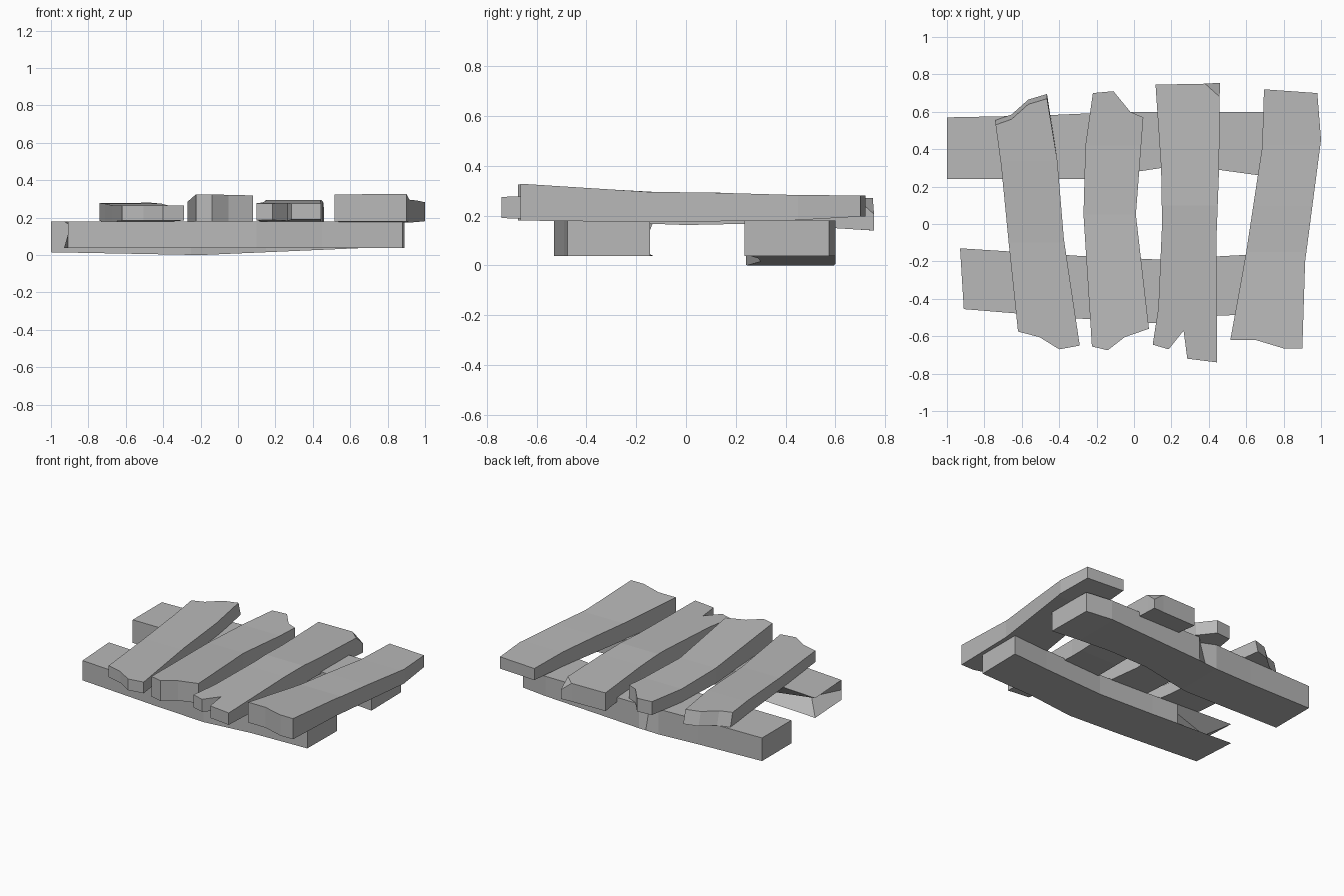
import bpy
import bmesh
from mathutils import Vector

if "Cube" in bpy.data.objects:
    bpy.data.objects.remove(bpy.data.objects["Cube"], do_unlink=True)

grey = bpy.data.materials.new("weathered_grey")
grey.use_nodes = True
colour = (0.48, 0.48, 0.48, 1)
grey.diffuse_color = colour
grey.node_tree.nodes["Principled BSDF"].inputs["Base Color"].default_value = colour


def along(profile, s):
    """Height at s on a profile of (position, height) points."""
    if s <= profile[0][0]:
        return profile[0][1]
    for (a, za), (b, zb) in zip(profile, profile[1:]):
        if s <= b:
            return za + (zb - za) * (s - a) / (b - a)
    return profile[-1][1]


def board(name, outline, axis, top, bottom, cuts=(), dents=(), lean=0):
    """Extrude an outline, cut it at its bends, chip it, then bend it in height."""
    bm = bmesh.new()
    base = bm.faces.new([bm.verts.new((x, y, 0)) for x, y in outline])
    extruded = bmesh.ops.extrude_face_region(bm, geom=[base])["geom"]
    for v in extruded:
        if isinstance(v, bmesh.types.BMVert):
            v.co.z = 1
    # Cross cuts wherever the board bends
    planes = list(cuts)
    for s in sorted({p[0] for p in top[1:-1] + bottom[1:-1]}):
        point, normal = Vector(), Vector()
        point[axis], normal[axis] = s, 1
        planes.append((point, normal))
    for point, normal in planes:
        bmesh.ops.bisect_plane(bm, geom=bm.verts[:] + bm.edges[:] + bm.faces[:],
                               dist=0.0005, plane_co=point, plane_no=normal)
    # Splits and chipped corners
    for spot, move in dents:
        v = min(bm.verts, key=lambda w: (w.co - Vector(spot)).length)
        v.co += Vector(move)
    for v in bm.verts:
        s, t = v.co[axis], v.co.z
        low, high = along(bottom, s), along(top, s)
        v.co.z = low + (high - low) * t
        if v.co.y > 0.5:
            v.co.y += lean * (1 - t)
    bmesh.ops.recalc_face_normals(bm, faces=bm.faces[:])
    mesh = bpy.data.meshes.new(name)
    bm.to_mesh(mesh)
    bm.free()
    mesh.materials.append(grey)
    obj = bpy.data.objects.new(name, mesh)
    bpy.context.scene.collection.objects.link(obj)


# Supporting beams, running side to side
board("front_beam",
      [(-.93, -.13), (-.91, -.455), (-.3, -.505), (.1, -.53), (.45, -.49), (.88, -.475),
       (.885, -.145), (.6, -.165), (.13, -.19), (-.3, -.17)],
      0, [(-1, .178), (-.5, .18), (1, .18)], [(-1, .037), (1, .037)],
      cuts=[((0, 0, .5), (0, 0, 1))],
      dents=[((-.93, -.13, .5), (.12, -.13, 0))])

board("back_beam",
      [(-1, .24), (-.25, .24), (.15, .3), (.45, .29), (.67, .26), (.89, .235),
       (.885, .575), (.69, .6), (-.05, .6), (-.5, .58), (-1, .57)],
      0, [(-1, .18), (-.1, .18), (0, .18), (1, .18)],
      [(-1, .015), (-.2, 0), (.68, .038), (.9, .038)],
      dents=[((-.1, .6, 1), (0, -.05, 0))])

# Worn slats, running front to back
board("slat_far_right",
      [(-.62, -.575), (-.505, -.605), (-.4, -.67), (-.29, -.65), (-.375, -.08), (-.41, .34),
       (-.465, .67), (-.565, .64), (-.655, .56), (-.74, .53), (-.71, .31), (-.67, -.1)],
      1, [(-.67, .265), (-.1, .265), (.34, .275), (.68, .28)],
      [(-.67, .185), (-.1, .178), (.34, .178), (.68, .185)], lean=.025)

board("slat_middle_right",
      [(-.225, -.655), (-.14, -.675), (-.05, -.605), (.08, -.56), (.01, .05), (.05, .57),
       (-.02, .6), (-.11, .71), (-.22, .7), (-.26, .42), (-.27, .05)],
      1, [(-.67, .325), (.05, .285), (.42, .275), (.71, .28)],
      [(-.67, .18), (.05, .175), (.71, .185)])

board("slat_middle_left",
      [(.1, -.645), (.185, -.67), (.265, -.57), (.285, -.72), (.445, -.74), (.44, -.1),
       (.455, .3), (.458, .68), (.46, .755), (.38, .75), (.115, .745), (.145, .3),
       (.15, 0), (.13, -.45)],
      1, [(-.74, .275), (-.1, .288), (.1, .293), (.3, .285), (.75, .27)],
      [(-.74, .19), (-.45, .178), (0, .162), (.3, .168), (.75, .14)],
      cuts=[((.38, .75, 0), (.07, .078, 0))],
      dents=[((.46, .755, 1), (0, 0, -.5))])

board("slat_far_left",
      [(.515, -.62), (.65, -.62), (.8, -.665), (.9, -.665), (.915, -.2), (1, .45),
       (.98, .7), (.695, .72), (.685, .41), (.6, -.15)],
      1, [(-.67, .328), (-.15, .295), (.1, .292), (.42, .283), (.72, .28)],
      [(-.67, .18), (-.15, .174), (.42, .18), (.72, .197)])
